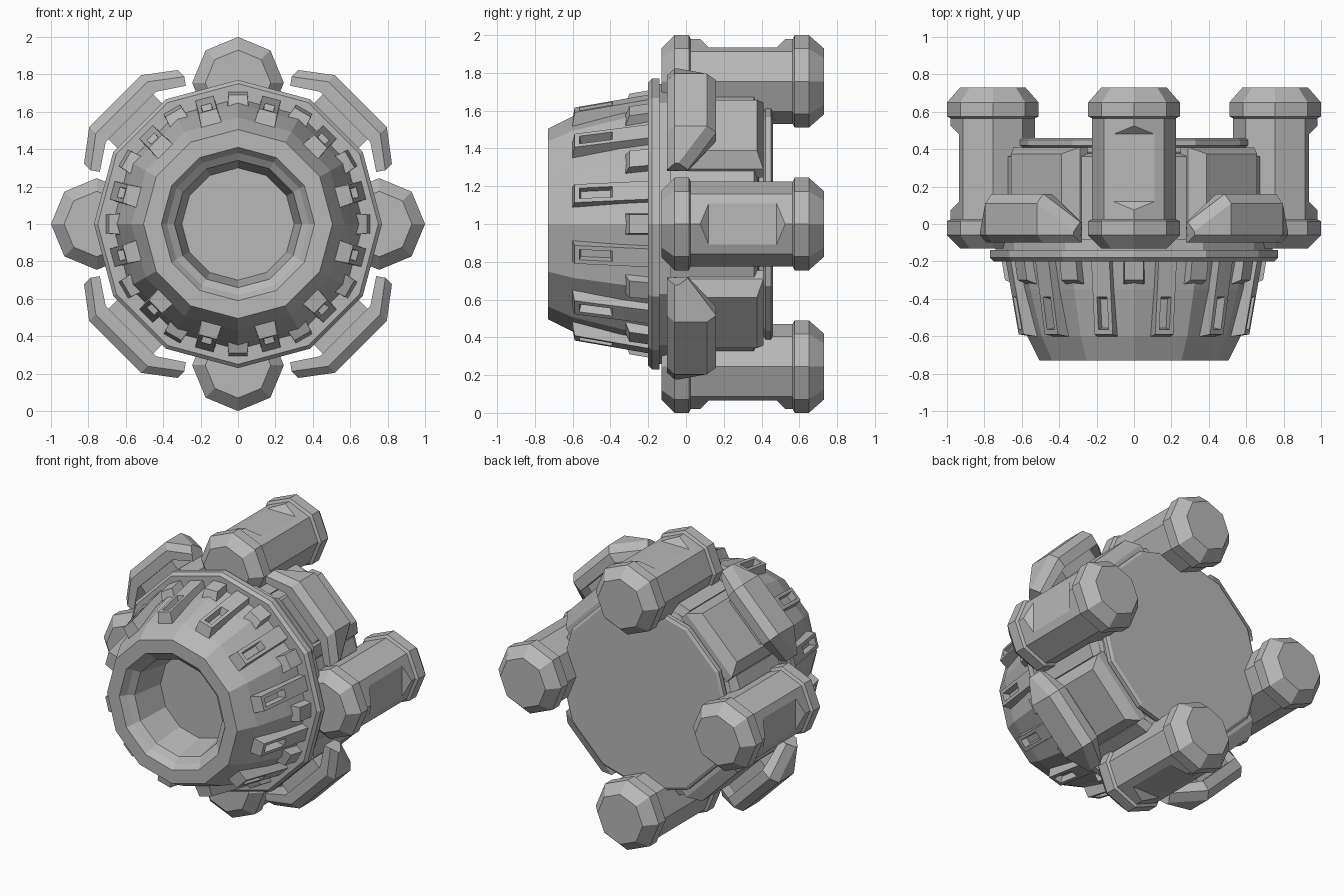
import bpy
import bmesh
from math import sin, cos, pi, radians

cube = bpy.data.objects.get("Cube")
if cube:
    bpy.data.objects.remove(cube, do_unlink=True)

GREY = (0.48, 0.48, 0.48, 1)
metal = bpy.data.materials.new("plain_grey_metal")
metal.use_nodes = True
metal.diffuse_color = GREY
metal.node_tree.nodes["Principled BSDF"].inputs["Base Color"].default_value = GREY


def loft(name, sections, angles=(0,)):
    """Skin a row of closed rings of (across, y, outward) points, once per angle around the y axis."""
    bm = bmesh.new()
    for deg in angles:
        a = radians(deg)
        rings = [[bm.verts.new((n * cos(a) - t * sin(a), y, 1 + n * sin(a) + t * cos(a)))
                  for t, y, n in ring] for ring in sections]
        count = len(rings[0])
        for low, high in zip(rings, rings[1:]):
            for i in range(count):
                j = (i + 1) % count
                bm.faces.new((low[i], low[j], high[j], high[i]))
        bm.faces.new(rings[0])
        bm.faces.new(rings[-1])
    bmesh.ops.recalc_face_normals(bm, faces=bm.faces)
    mesh = bpy.data.meshes.new(name)
    bm.to_mesh(mesh)
    bm.free()
    mesh.materials.append(metal)
    obj = bpy.data.objects.new(name, mesh)
    bpy.context.collection.objects.link(obj)
    return obj


def turned(profile, sides, centre=0):
    """Rings for a turned shape along y from (y, radius) pairs."""
    return [[(r * sin(2 * pi * i / sides), y, centre + r * cos(2 * pi * i / sides))
             for i in range(sides)] for y, r in profile]


def rect(half, y0, y1, n0, n1):
    return [(-half, y0, n0), (half, y0, n0), (half, y1, n1), (-half, y1, n1)]


QUARTERS = range(0, 360, 90)
DIAGONALS = range(45, 360, 90)

# Main housing: bore, nozzle bell, flange, drum and rear plate
loft("main_housing", turned([
    (-0.43, 0.30), (-0.66, 0.34), (-0.69, 0.38), (-0.73, 0.41), (-0.73, 0.505),
    (-0.60, 0.57), (-0.35, 0.64), (-0.20, 0.67), (-0.20, 0.75), (-0.18, 0.77),
    (-0.14, 0.77), (-0.14, 0.74), (-0.08, 0.74), (-0.08, 0.66), (0.38, 0.66),
    (0.38, 0.63), (0.41, 0.63), (0.42, 0.655), (0.45, 0.655), (0.46, 0.635)], 12))


# Slotted cooling fins on the bell
def fin_top(y):
    return 0.625 + 0.18 * (y + 0.59)


def on_fin(half, y0, y1, sink=0):
    return rect(half, y0, y1, fin_top(y0) - sink, fin_top(y1) - sink)


loft("cooling_fins", [
    rect(0.06, -0.61, -0.18, 0.50, 0.58), on_fin(0.05, -0.59, -0.18),
    on_fin(0.028, -0.565, -0.39), on_fin(0.022, -0.555, -0.40, 0.05)],
    range(15, 360, 30))

# Small wedges between the fins
loft("bell_wedges", [rect(0.06, -0.34, -0.18, 0.58, 0.60),
                     rect(0.05, -0.30, -0.18, 0.69, 0.71)], range(0, 360, 30))

# Raised panels on the drum
loft("drum_panels", [rect(0.25, -0.10, 0.41, 0.60, 0.60), rect(0.25, -0.10, 0.41, 0.66, 0.66),
                     rect(0.19, -0.10, 0.375, 0.74, 0.74)], DIAGONALS)
loft("drum_side_panels", [rect(0.06, -0.10, 0.39, 0.60, 0.60),
                          rect(0.045, -0.10, 0.36, 0.70, 0.70)],
     [d + s for d in DIAGONALS for s in (-25, 25)])

# Corner armour, bent round the diagonals
def armour_section(t_in, t_out, n_in, n_out, y_back):
    edge = 0.05
    return [(t_in, -0.10, n_in), (t_out, -0.10, n_out - edge), (t_out, -0.06, n_out),
            (t_out, y_back - edge, n_out), (t_out, y_back, n_out - edge), (t_in, y_back, n_in)]


loft("corner_armour", [
    armour_section(-0.325, -0.354, 0.72, 0.81, 0.01),
    armour_section(-0.19, -0.195, 0.81, 0.93, 0.16),
    armour_section(0.19, 0.195, 0.81, 0.93, 0.16),
    armour_section(0.325, 0.354, 0.72, 0.81, 0.01)], DIAGONALS)
loft("armour_mounts", [rect(0.17, -0.09, 0.10, 0.65, 0.65),
                       rect(0.17, -0.09, 0.10, 0.84, 0.84)], DIAGONALS)

# Four eight-sided pods with collars, each with a recess along its outer ridge
PIVOT = 0.755
POD = [(-0.13, 0.175), (-0.06, 0.245), (0.015, 0.245), (0.025, 0.225),
       (0.565, 0.225), (0.575, 0.245), (0.65, 0.245), (0.73, 0.175)]
for deg, side in zip(QUARTERS, ("left", "top", "right", "bottom")):
    pod = loft(side + "_pod", turned(POD, 8, PIVOT), [deg])
    floor = PIVOT + 0.18
    cutter = loft("recess_cutter", [rect(0.2, 0.12, 0.48, floor, floor),
                                    rect(0.2, 0.06, 0.54, floor + 0.06, floor + 0.06)], [deg])
    cut = pod.modifiers.new("recess", "BOOLEAN")
    cut.operation = "DIFFERENCE"
    cut.solver = "EXACT"
    cut.object = cutter
    bpy.context.view_layer.objects.active = pod
    bpy.ops.object.modifier_apply(modifier=cut.name)
    bpy.data.objects.remove(cutter, do_unlink=True)
